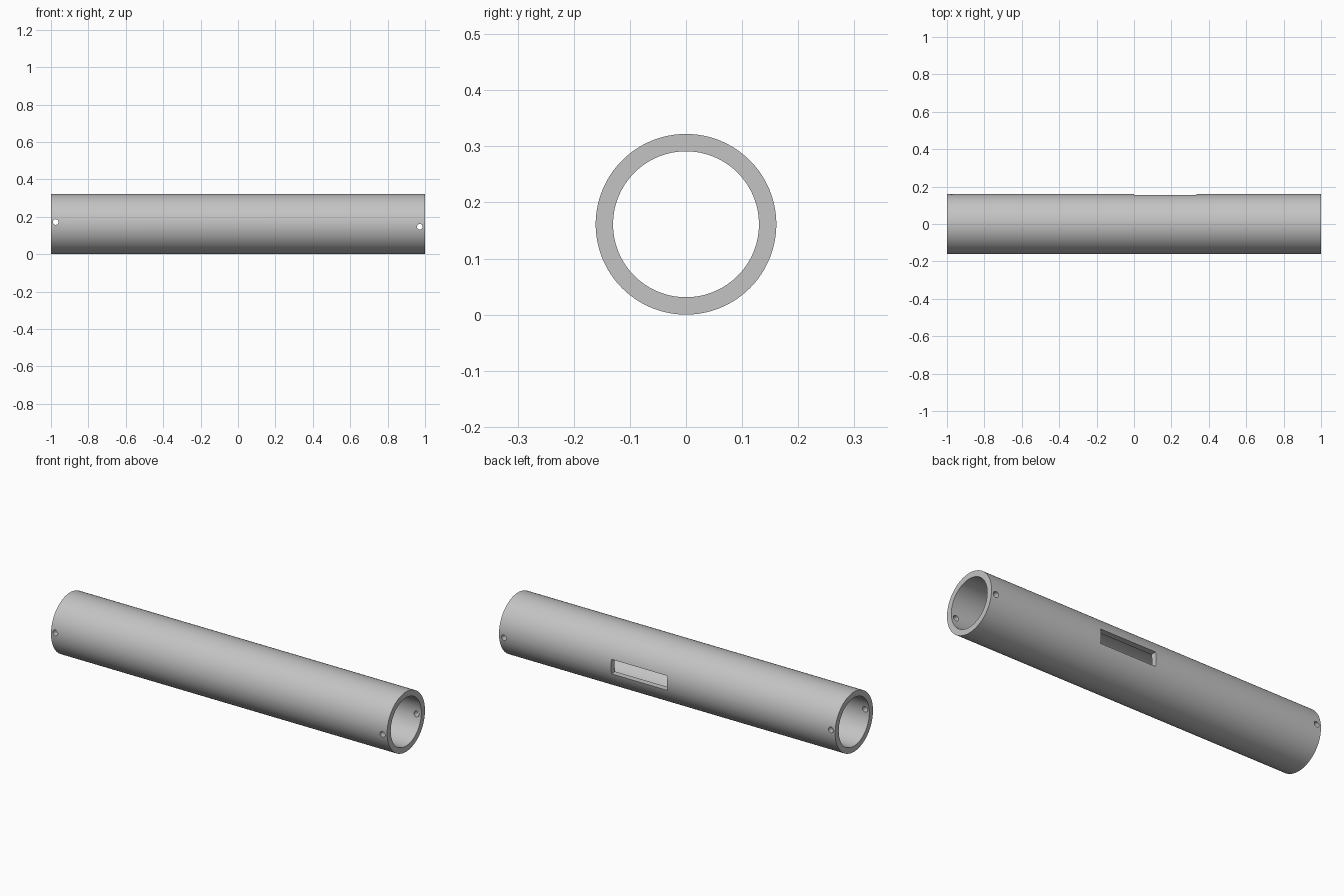
import bpy
import bmesh
import math
from mathutils import Matrix

LENGTH, OUTER, INNER = 2.0, 0.161, 0.13
SIDES = 128

if "Cube" in bpy.data.objects:
    bpy.data.objects.remove(bpy.data.objects["Cube"])

# Single grey material
grey = bpy.data.materials.new("light grey")
grey.use_nodes = True
grey.diffuse_color = (0.55, 0.55, 0.55, 1)
grey.node_tree.nodes["Principled BSDF"].inputs["Base Color"].default_value = grey.diffuse_color


def add_object(name, bm):
    bmesh.ops.recalc_face_normals(bm, faces=bm.faces)
    mesh = bpy.data.meshes.new(name)
    bm.to_mesh(mesh)
    bm.free()
    mesh.materials.append(grey)
    obj = bpy.data.objects.new(name, mesh)
    bpy.context.collection.objects.link(obj)
    return obj


def cut(target, cutter):
    cutter.hide_render = True
    mod = target.modifiers.new(cutter.name, "BOOLEAN")
    mod.operation = "DIFFERENCE"
    mod.solver = "EXACT"
    mod.object = cutter
    bpy.context.view_layer.objects.active = target
    bpy.ops.object.modifier_apply(modifier=mod.name)
    bpy.data.objects.remove(cutter)


# Tube: rectangular wall section spun around the x axis
bm = bmesh.new()
half = LENGTH / 2
section = [(-half, INNER), (half, INNER), (half, OUTER), (-half, OUTER)]
verts = [bm.verts.new((x, 0, OUTER + r)) for x, r in section]
edges = [bm.edges.new((verts[i], verts[(i + 1) % 4])) for i in range(4)]
bmesh.ops.spin(bm, geom=verts + edges, cent=(0, 0, OUTER), axis=(1, 0, 0),
               angle=math.tau, steps=SIDES, use_duplicate=False)
bmesh.ops.remove_doubles(bm, verts=bm.verts, dist=0.0001)
tube = add_object("tube", bm)

# Pin holes running right through both walls near each end
for x, z in ((-0.975, 0.172), (0.972, 0.147)):
    bm = bmesh.new()
    place = Matrix.Translation((x, 0, z)) @ Matrix.Rotation(math.pi / 2, 4, "X")
    bmesh.ops.create_cone(bm, cap_ends=True, segments=32, radius1=0.015,
                          radius2=0.015, depth=0.5, matrix=place)
    cut(tube, add_object("pin_hole_cutter", bm))

# Rectangular window through the back wall
bm = bmesh.new()
place = Matrix.Translation((0.167, 0.15, OUTER)) @ Matrix.Diagonal((0.334, 0.14, 0.078, 1))
bmesh.ops.create_cube(bm, size=1, matrix=place)
cut(tube, add_object("slot_cutter", bm))

# Smooth walls with crisp rims
bpy.ops.object.select_all(action="DESELECT")
tube.select_set(True)
bpy.context.view_layer.objects.active = tube
bpy.ops.object.shade_smooth_by_angle(angle=math.radians(30))
